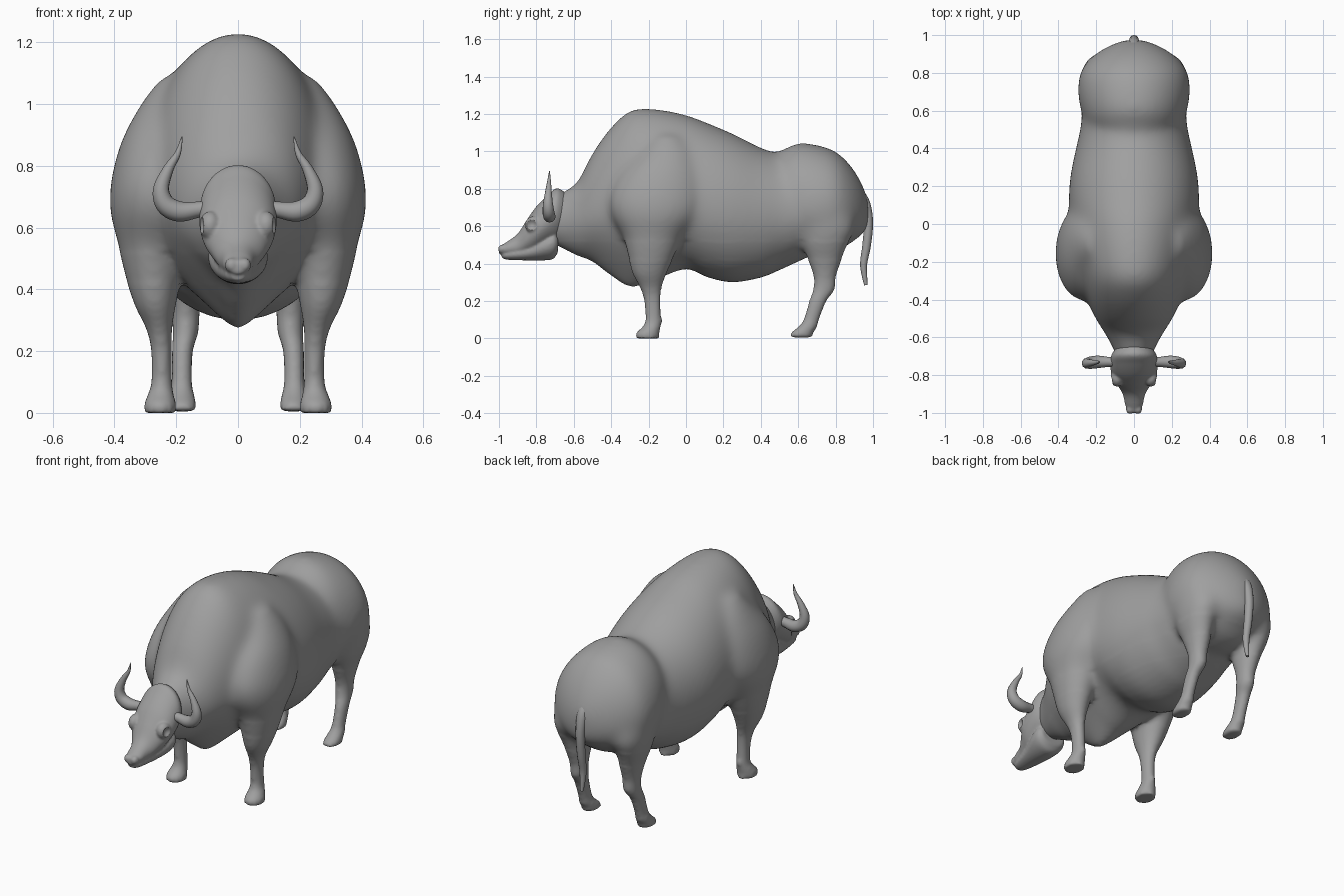
import bpy, bmesh, math
from mathutils import Vector, Matrix

SEG = 48
GREY = bpy.data.materials.new("dark_grey")
GREY.diffuse_color = (.35, .35, .35, 1)


def smooth_rows(rows, steps=8):
    # Catmull-Rom interpolation of section parameters
    out = []
    for i in range(len(rows) - 1):
        a, b, c, d = (rows[max(0, min(len(rows) - 1, i + k))] for k in (-1, 0, 1, 2))
        for s in range(steps):
            t = s / steps
            out.append([0.5 * (2 * q + (r - p) * t + (2 * p - 5 * q + 4 * r - w) * t * t
                               + (3 * q - p - 3 * r + w) * t ** 3)
                        for p, q, r, w in zip(a, b, c, d)])
    out.append(list(rows[-1]))
    return out


def skin(bm, rings):
    loops = [[bm.verts.new(p) for p in ring] for ring in rings]
    for a, b in zip(loops, loops[1:]):
        for i in range(SEG):
            j = (i + 1) % SEG
            bm.faces.new((a[i], a[j], b[j], b[i]))
    bm.faces.new(loops[0])
    bm.faces.new(loops[-1])


def trunk(bm, rows):
    # rows: y, bottom z, top z, widest z, half width, pinch of the underside
    rings = []
    for y, zb, zt, zc, hw, pinch in smooth_rows(rows):
        ring = []
        for i in range(SEG):
            a = 2 * math.pi * i / SEG
            c, s = math.cos(a), math.sin(a)
            z = zc + s * ((zt - zc) if s > 0 else (zc - zb))
            ring.append((hw * c * (1 - pinch * min(0, s) ** 2), y, z))
        rings.append(ring)
    skin(bm, rings)


def legs(bm, rows):
    # rows: z, centre y, radius y, centre x, radius x
    for side in (-1, 1):
        rings = []
        for z, yc, ry, xc, rx in smooth_rows(rows):
            rings.append([(side * (xc + rx * math.cos(2 * math.pi * i / SEG)),
                           yc + ry * math.sin(2 * math.pi * i / SEG), z) for i in range(SEG)])
        skin(bm, rings)


def blob(bm, loc, size):
    for side in (-1, 1):
        m = Matrix.Translation((side * loc[0], loc[1], loc[2])) @ Matrix.Diagonal((*size, 1))
        bmesh.ops.create_uvsphere(bm, u_segments=24, v_segments=16, radius=1, matrix=m)


def make(name, bm):
    bmesh.ops.recalc_face_normals(bm, faces=bm.faces)
    me = bpy.data.meshes.new(name)
    bm.to_mesh(me)
    bm.free()
    ob = bpy.data.objects.new(name, me)
    bpy.context.collection.objects.link(ob)
    return ob


def to_mesh(ob):
    bpy.ops.object.select_all(action='DESELECT')
    ob.select_set(True)
    bpy.context.view_layer.objects.active = ob
    bpy.ops.object.convert(target='MESH')
    bpy.ops.object.shade_smooth()
    ob.data.materials.clear()
    ob.data.materials.append(GREY)


def fuse(ob, voxel, passes, cutter=None):
    # union the shells, then soften; passes: (lowest z, iterations)
    r = ob.modifiers.new("fuse", 'REMESH')
    r.mode = 'VOXEL'
    r.voxel_size = voxel
    if cutter:
        b = ob.modifiers.new("cut", 'BOOLEAN')
        b.operation = 'DIFFERENCE'
        b.object = cutter
    to_mesh(ob)
    bm = bmesh.new()
    bm.from_mesh(ob.data)
    for zmin, count in passes:
        vs = [v for v in bm.verts if v.co.z > zmin]
        for _ in range(count):
            bmesh.ops.smooth_vert(bm, verts=vs, factor=0.5, use_axis_x=True,
                                  use_axis_y=True, use_axis_z=True)
    bm.to_mesh(ob.data)
    bm.free()


def tube(name, pts):
    # pts: x, y, z, radius
    cu = bpy.data.curves.new(name, 'CURVE')
    cu.dimensions = '3D'
    cu.bevel_depth = 1
    cu.bevel_resolution = 4
    cu.use_fill_caps = True
    sp = cu.splines.new('POLY')
    rows = smooth_rows(pts, 5)
    sp.points.add(len(rows) - 1)
    for p, (x, y, z, r) in zip(sp.points, rows):
        p.co = (x, y, z, 1)
        p.radius = r
    ob = bpy.data.objects.new(name, cu)
    bpy.context.collection.objects.link(ob)
    to_mesh(ob)


# Body: neck, hump and barrel
bm = bmesh.new()
trunk(bm, [(-.74, .52, .74, .63, .08, 0), (-.66, .48, .785, .63, .112, .1),
           (-.58, .44, .84, .64, .155, .2), (-.50, .41, .99, .67, .205, .35),
           (-.40, .335, 1.13, .70, .25, .5), (-.29, .275, 1.222, .71, .285, .6),
           (-.15, .32, 1.225, .71, .318, .3), (0, .37, 1.195, .70, .338, .1),
           (.12, .325, 1.15, .70, .346, 0), (.25, .30, 1.095, .68, .338, 0),
           (.40, .325, 1.02, .66, .308, 0), (.50, .365, .985, .66, .285, 0),
           (.62, .42, .94, .66, .265, 0), (.75, .48, .85, .66, .18, 0)])
# Body: haunches
trunk(bm, [(.45, .64, .98, .80, .13, 0), (.53, .52, 1.015, .76, .24, 0),
           (.60, .45, 1.045, .71, .28, 0), (.70, .44, 1.035, .70, .298, 0),
           (.80, .46, 1.0, .70, .285, 0), (.88, .51, .925, .68, .228, 0),
           (.94, .55, .83, .67, .14, 0), (.975, .60, .74, .67, .05, 0)])
# Front legs with shoulders
legs(bm, [(1.09, -.10, .06, .20, .05), (1.0, -.10, .14, .22, .095), (.88, -.13, .22, .24, .138),
          (.75, -.15, .255, .26, .152), (.65, -.16, .235, .265, .15), (.55, -.175, .165, .27, .12),
          (.45, -.185, .127, .273, .094), (.35, -.195, .092, .268, .067),
          (.27, -.188, .058, .255, .042), (.20, -.18, .045, .248, .034),
          (.10, -.175, .042, .247, .034), (.06, -.185, .05, .25, .043),
          (.03, -.205, .062, .252, .052), (0, -.205, .065, .252, .053)])
# Hind legs with thighs
legs(bm, [(.80, .72, .12, .17, .09), (.68, .735, .15, .185, .10), (.58, .75, .152, .188, .096),
          (.50, .742, .122, .185, .081), (.42, .742, .09, .175, .063), (.33, .742, .06, .17, .047),
          (.26, .737, .058, .17, .042), (.20, .705, .047, .18, .035), (.10, .67, .042, .182, .034),
          (.06, .65, .052, .182, .041), (.03, .62, .06, .18, .046), (.005, .617, .065, .18, .047)])
# Dewclaws
blob(bm, (.247, -.145, .093), (.02, .024, .02))
fuse(make("body", bm), .012, [(-1, 4), (.42, 10), (.52, 22)])

# Eye socket cutter
bm = bmesh.new()
blob(bm, (.138, -.828, .607), (.036, .032, .034))
cutter = make("socket_cutter", bm)
cutter.hide_render = True

# Head: cranium, jaw, eye rims and nose lobes
bm = bmesh.new()
trunk(bm, [(-1.0, .45, .49, .472, .028, 0), (-.96, .445, .515, .48, .046, 0),
           (-.90, .44, .56, .495, .06, 0), (-.85, .445, .635, .54, .09, .2),
           (-.80, .46, .705, .585, .118, .25), (-.74, .49, .765, .63, .126, .25),
           (-.69, .52, .803, .67, .118, .1), (-.64, .57, .775, .67, .08, 0)])
trunk(bm, [(-.985, .43, .46, .445, .022, 0), (-.95, .42, .475, .447, .042, 0),
           (-.85, .417, .51, .46, .066, 0), (-.76, .417, .56, .49, .092, .1),
           (-.71, .425, .585, .51, .095, .1), (-.685, .46, .56, .51, .075, 0)])
blob(bm, (.09, -.815, .607), (.036, .046, .046))
blob(bm, (.021, -.98, .478), (.022, .026, .024))
fuse(make("head", bm), .006, [(-1, 4)], cutter)

# Horns
for side, name in ((-1, "horn_right"), (1, "horn_left")):
    tube(name, [(side * x, y, z, r) for x, y, z, r in
                ((.08, -.73, .665, .026), (.13, -.73, .658, .026), (.19, -.73, .652, .033),
                 (.235, -.735, .675, .032), (.249, -.738, .725, .026), (.225, -.735, .79, .017),
                 (.195, -.732, .84, .010), (.181, -.73, .895, .002))])

# Tail
tube("tail", [(0, .92, .78, .028), (0, .955, .72, .030), (0, .975, .62, .025),
              (0, .966, .50, .023), (0, .950, .40, .019), (0, .955, .33, .014),
              (0, .962, .285, .009)])
